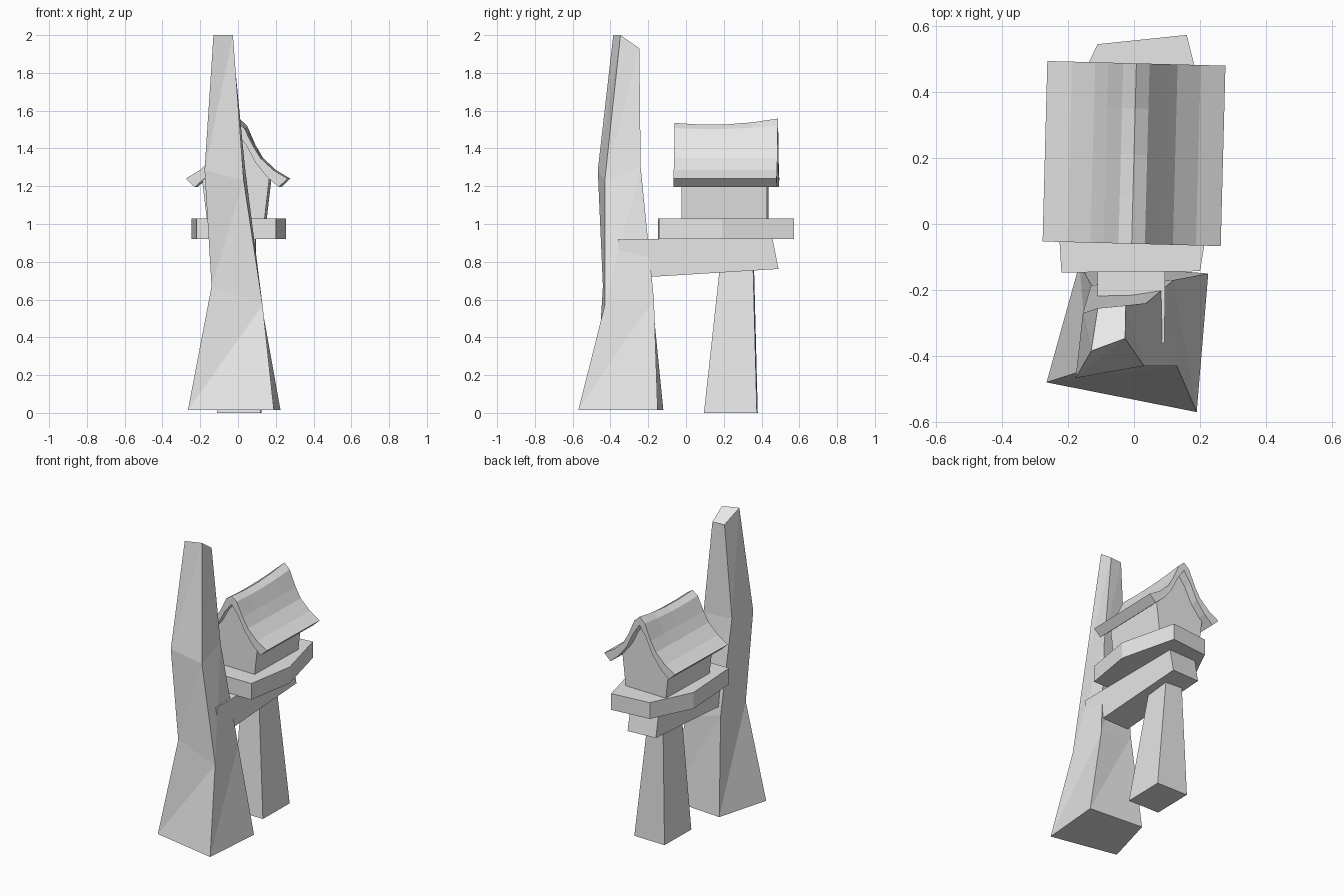
import bpy, bmesh, math
from mathutils import Matrix, Vector

stone = bpy.data.materials.new("light_grey")
stone.diffuse_color = (0.8, 0.8, 0.8, 1)


def loft(name, rings, split=False, spin=0.0):
    """Skin a list of equal-length vertex rings and cap both ends."""
    bm = bmesh.new()
    rows = [[bm.verts.new(p) for p in ring] for ring in rings]
    n = len(rows[0])
    for a, b in zip(rows, rows[1:]):
        for i in range(n):
            j = (i + 1) % n
            if split:
                bm.faces.new((a[i], a[j], b[j]))
                bm.faces.new((a[i], b[j], b[i]))
            else:
                bm.faces.new((a[i], a[j], b[j], b[i]))
    bm.faces.new(rows[0][::-1])
    bm.faces.new(rows[-1])
    # small turn about the house centre
    bmesh.ops.rotate(bm, verts=bm.verts, cent=Vector((0, 0.21, 0)),
                     matrix=Matrix.Rotation(spin, 3, 'Z'))
    bmesh.ops.recalc_face_normals(bm, faces=bm.faces)
    mesh = bpy.data.meshes.new(name)
    bm.to_mesh(mesh)
    bm.free()
    mesh.materials.append(stone)
    obj = bpy.data.objects.new(name, mesh)
    bpy.context.collection.objects.link(obj)
    return obj


# Tall crooked pillar: front left, front right, back right, back left per level
loft("tall_pillar", [
    [(-0.265, -0.48, 0.015), (0.19, -0.57, 0.015), (0.225, -0.15, 0.015), (-0.165, -0.12, 0.015)],
    [(-0.14, -0.44, 0.67), (0.13, -0.43, 0.57), (0.12, -0.17, 0.60), (-0.13, -0.185, 0.67)],
    [(-0.177, -0.467, 1.285), (0.03, -0.43, 1.23), (0.037, -0.24, 1.30), (-0.155, -0.27, 1.30)],
    [(-0.13, -0.385, 2.0), (-0.027, -0.347, 2.0), (-0.025, -0.247, 1.93), (-0.11, -0.255, 1.93)],
], split=True)

# Short rear post, narrowing upward
loft("rear_post", [
    [(-0.11, 0.10, 0), (0.12, 0.095, 0), (0.125, 0.375, 0), (-0.105, 0.38, 0)],
    [(-0.10, 0.185, 0.78), (0.03, 0.18, 0.78), (0.04, 0.355, 0.78), (-0.08, 0.36, 0.78)],
])

# Cross beam from the pillar to the rear post
loft("cross_beam", [
    [(-0.11, -0.35, 0.71), (0.093, -0.35, 0.71), (0.093, -0.36, 0.92), (-0.11, -0.36, 0.92)],
    [(-0.11, 0.48, 0.765), (0.095, 0.49, 0.762), (0.095, 0.457, 0.925), (-0.11, 0.45, 0.925)],
])

# Six-sided platform
outline = [(-0.22, -0.147), (0.20, -0.143), (0.255, 0.19),
           (0.16, 0.573), (-0.11, 0.545), (-0.245, 0.27)]
loft("platform", [[(x, y, z) for x, y in outline] for z in (0.92, 1.03)])

# House body with gable ends
TURN = math.radians(-1.5)
gable = [(-0.16, 1.03), (0.147, 1.03), (0.172, 1.245), (0.10, 1.34),
         (0.05, 1.43), (0, 1.49), (-0.05, 1.43), (-0.11, 1.34), (-0.185, 1.245)]
loft("house_body", [[(x, y, z) for x, z in gable] for y in (-0.02, 0.432)], spin=TURN)

# Flared roof: mirrored upper and lower curves swept along the ridge
upper = [(0.27, 1.24), (0.195, 1.285), (0.125, 1.35), (0.085, 1.415), (0.04, 1.505)]
lower = [(0.222, 1.195), (0.16, 1.25), (0.10, 1.325), (0.05, 1.415)]


def mirrored(curve, top):
    return curve + [(0, top)] + [(-x, z) for x, z in reversed(curve)]


profile = mirrored(upper, 1.53) + mirrored(lower, 1.475)[::-1]
rings = []
for y, lift in ((-0.06, 0.005), (0.08, -0.004), (0.21, -0.003), (0.35, 0.008), (0.487, 0.028)):
    # only the ridge bends; the eaves stay level
    rings.append([(x, y, z + lift * max(0, 1 - abs(x) / 0.1)) for x, z in profile])
loft("roof", rings, spin=TURN)
